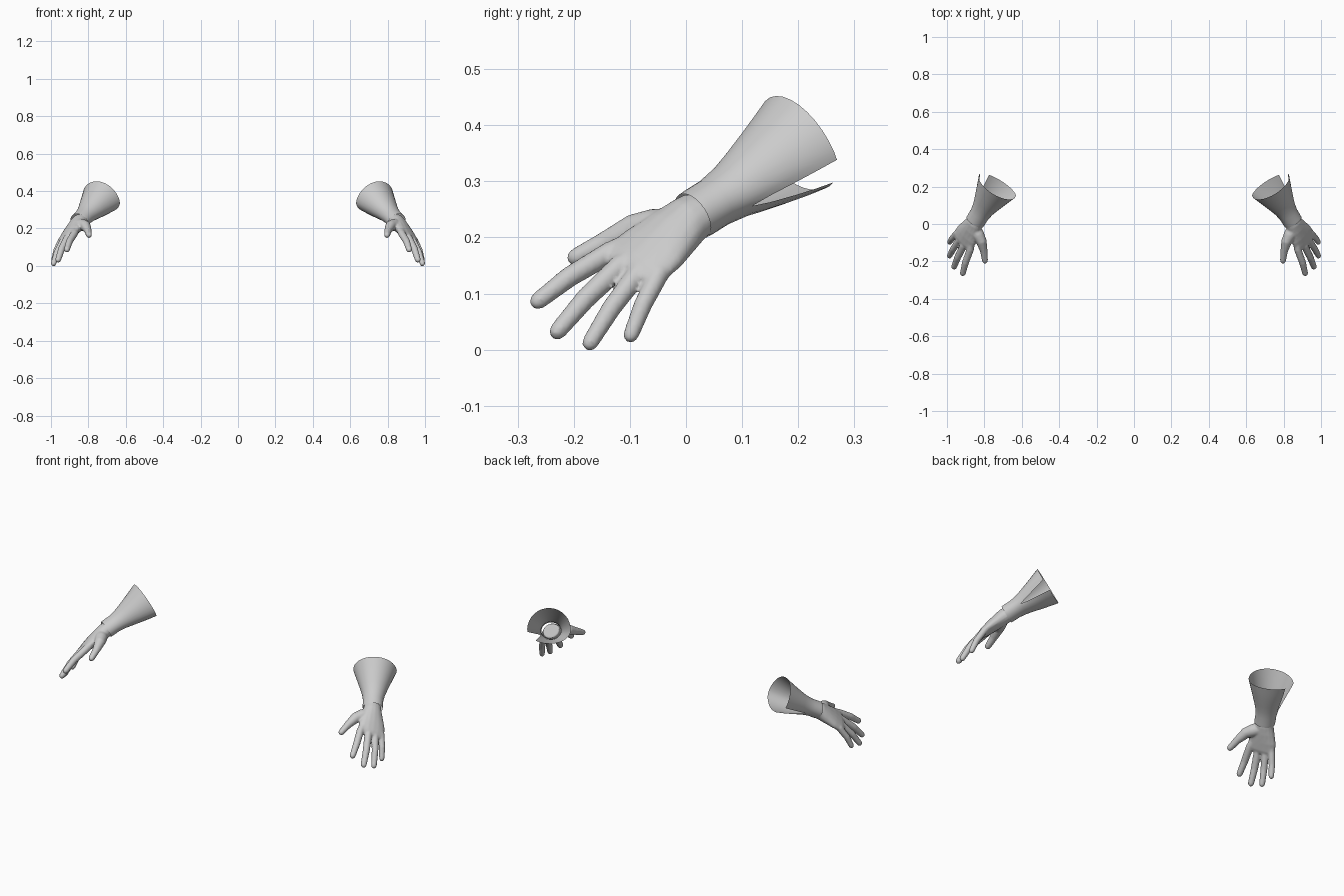
import bpy, bmesh, math
from mathutils import Vector as V

if "Cube" in bpy.data.objects:
    bpy.data.objects.remove(bpy.data.objects["Cube"])

def ring(bm, c, lat, nrm, a, b, n=16):
    return [bm.verts.new(c + lat * a * math.cos(2 * math.pi * i / n)
                         + nrm * b * math.sin(2 * math.pi * i / n)) for i in range(n)]

def loft(bm, sections, lat):
    """Closed tube through sections (centre, half width, half thickness)."""
    pts = [V(s[0]) for s in sections]
    rings = []
    for i, (c, a, b) in enumerate(sections):
        d = (pts[min(i + 1, len(pts) - 1)] - pts[max(i - 1, 0)]).normalized()
        l = (lat - d * lat.dot(d)).normalized()
        rings.append(ring(bm, pts[i], l, l.cross(d), a, b))
    for p, q in zip(rings, rings[1:]):
        for j in range(len(p)):
            k = (j + 1) % len(p)
            bm.faces.new((p[j], p[k], q[k], q[j]))
    bm.faces.new(rings[0])
    bm.faces.new(rings[-1])

def finish(name, bm):
    bmesh.ops.recalc_face_normals(bm, faces=bm.faces[:])
    me = bpy.data.meshes.new(name)
    bm.to_mesh(me)
    bm.free()
    for p in me.polygons:
        p.use_smooth = True
    ob = bpy.data.objects.new(name, me)
    bpy.context.collection.objects.link(ob)
    return ob

def mirror(ob):
    m = ob.modifiers.new("mirror", 'MIRROR')
    m.use_axis[0] = True
    m.use_mirror_merge = False

wrist = V((0.85, 0.012, 0.238))
across = V((0.6, 0.73, -0.34)).normalized()
back = V((0.65, -0.2, 0.73)).normalized()

# Hand: palm, four fingers and thumb fused into one skin
bm = bmesh.new()
loft(bm, [(wrist + V((-0.008, 0.013, 0.007)), 0.045, 0.037),
          (wrist + V((0.004, -0.008, -0.007)), 0.049, 0.040),
          (V((0.872, -0.025, 0.208)), 0.060, 0.037),
          (V((0.894, -0.058, 0.180)), 0.072, 0.031),
          (V((0.913, -0.090, 0.154)), 0.075, 0.024),
          (V((0.921, -0.106, 0.142)), 0.064, 0.016)], across)

def finger(points, radii):
    p = [V(q) for q in points]
    d = (p[-1] - p[-2]).normalized()
    r = radii[-1]
    secs = [(q, s, s) for q, s in zip(p[:-1], radii)]
    secs += [(p[-1] - d * r, r, r), (p[-1] - d * r * 0.35, r * 0.78, r * 0.78),
             (p[-1], r * 0.3, r * 0.3)]
    loft(bm, secs, across)

for base, tip, r in [((0.876, -0.137, 0.172), (0.918, -0.275, 0.078), 0.0185),
                     ((0.912, -0.117, 0.150), (0.965, -0.238, 0.022), 0.0185),
                     ((0.934, -0.085, 0.137), (0.990, -0.178, 0.001), 0.0175),
                     ((0.946, -0.048, 0.135), (0.989, -0.103, 0.014), 0.0165)]:
    b, t = V(base), V(tip)
    root = b + (wrist - b) * 0.3
    finger([root, b, b.lerp(t, 0.5) + back * 0.007, t], [r * 1.1, r * 1.08, r, r * 0.85])

finger([(0.850, -0.025, 0.220), (0.832, -0.060, 0.218), (0.815, -0.095, 0.213),
        (0.803, -0.145, 0.190), (0.795, -0.210, 0.158)],
       [0.033, 0.033, 0.028, 0.020, 0.016])

hand = finish("gloved_hand", bm)
m = hand.modifiers.new("fuse", 'REMESH')
m.mode = 'VOXEL'
m.voxel_size = 0.005
m.use_smooth_shade = True
m = hand.modifiers.new("soften", 'SMOOTH')
m.factor = 0.5
m.iterations = 3
mirror(hand)

# Flared cuff: open sheet with a slit on the outer underside
axis = V((-0.12, 0.193, 0.112))
down = V((-0.22, 0.37, -0.90))
n = axis.normalized()
down = (down - n * down.dot(n)).normalized()
side = n.cross(down)
if side.x < 0:
    side = -side

bm = bmesh.new()
rows = []
cols = 28
for t, r in [(0, 0.052), (0.06, 0.053), (0.2, 0.053), (0.36, 0.060),
             (0.5, 0.071), (0.7, 0.088), (0.85, 0.101), (1, 0.114)]:
    half = math.radians(21) * max(0, (t - 0.36) / 0.64) ** 0.6
    start = math.radians(32) + half
    row = []
    for i in range(cols + 1):
        a = start + (2 * math.pi - 2 * half) * i / cols
        s, d = r * math.cos(a), r * math.sin(a)
        d *= 0.86 + 0.14 * t
        if d > 0:
            d *= 1 - 0.36 * t
        row.append(bm.verts.new(wrist + axis * t + side * s + down * d))
    rows.append(row)
for p, q in zip(rows, rows[1:]):
    for i in range(cols):
        bm.faces.new((p[i], p[i + 1], q[i + 1], q[i]))
bmesh.ops.remove_doubles(bm, verts=bm.verts[:], dist=0.0005)
cuff = finish("flared_cuff", bm)
mirror(cuff)
